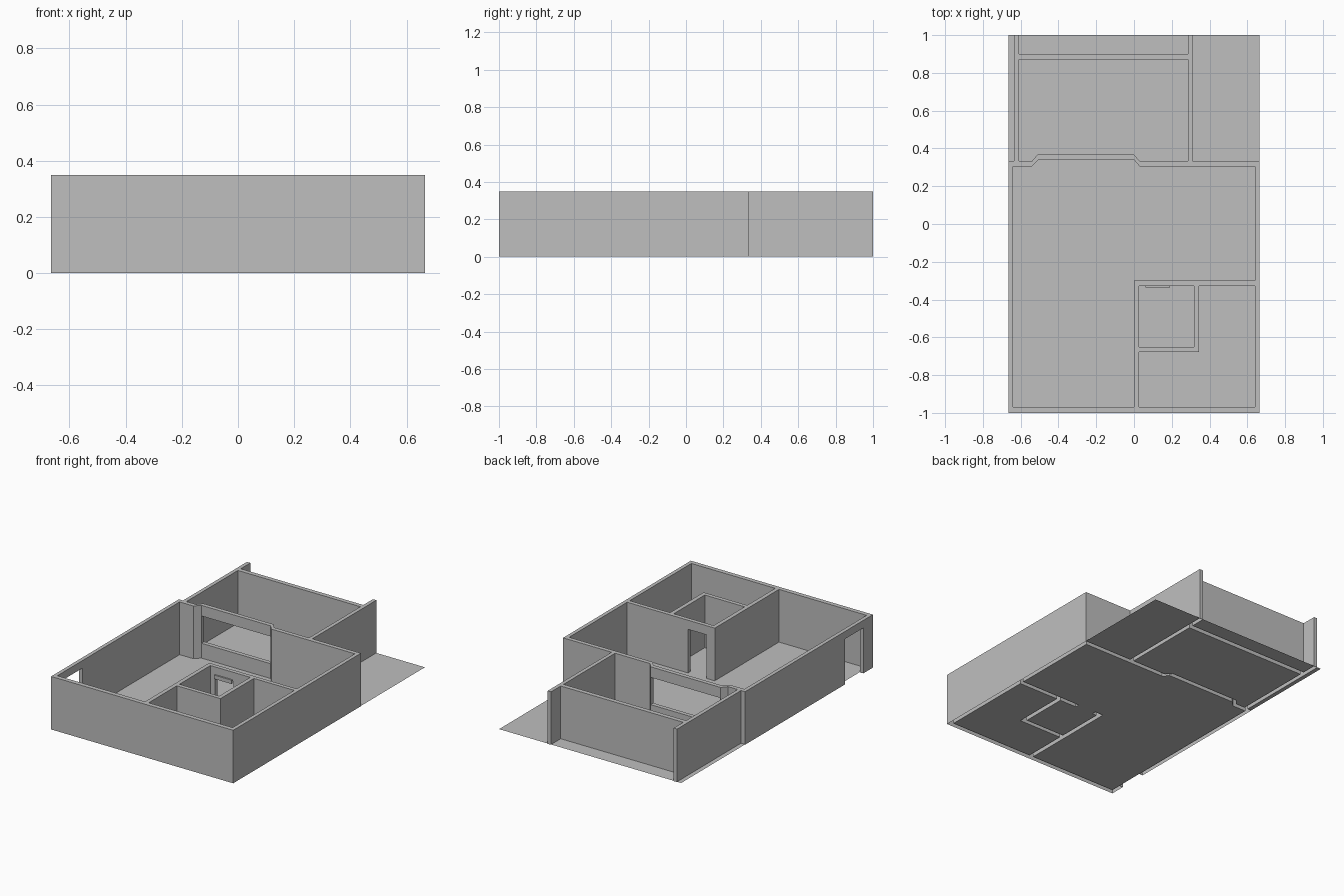
import bpy
import bmesh

if "Cube" in bpy.data.objects:
    bpy.data.objects.remove(bpy.data.objects["Cube"], do_unlink=True)

HEIGHT = 0.35
FLOOR_Z = 0.002

grey = bpy.data.materials.new("plain_grey")
grey.use_nodes = True
colour = (0.52, 0.52, 0.52, 1)
grey.diffuse_color = colour
grey.node_tree.nodes["Principled BSDF"].inputs["Base Color"].default_value = colour


def rect(x0, x1, y0, y1):
    return [(x0, y0), (x1, y0), (x1, y1), (x0, y1)]


def shape(name, outline, z0, z1=None):
    """Flat polygon, or an upright prism when a top height is given."""
    bm = bmesh.new()
    face = bm.faces.new([bm.verts.new((x, y, z0)) for x, y in outline])
    if face.normal.z < 0:
        face.normal_flip()
    if z1 is not None:
        top = bmesh.ops.extrude_face_region(bm, geom=[face])["geom"]
        verts = [v for v in top if isinstance(v, bmesh.types.BMVert)]
        bmesh.ops.translate(bm, verts=verts, vec=(0, 0, z1 - z0))
        bmesh.ops.recalc_face_normals(bm, faces=bm.faces)
    else:
        bm.normal_update()
        if face.normal.z < 0:
            face.normal_flip()
    mesh = bpy.data.meshes.new(name)
    bm.to_mesh(mesh)
    bm.free()
    mesh.materials.append(grey)
    obj = bpy.data.objects.new(name, mesh)
    bpy.context.collection.objects.link(obj)
    return obj


# Room plans, used both to hollow the walls and to lay the floors
rooms = {
    "main_room": [(-0.64, -0.97), (0, -0.97), (0, -0.3), (0.64, -0.3), (0.64, 0.305),
                  (0.03, 0.305), (0, 0.34), (-0.505, 0.34), (-0.54, 0.305), (-0.64, 0.305)],
    "small_room": rect(0.027, 0.318, -0.65, -0.327),
    "corner_room": [(0.027, -0.97), (0.64, -0.97), (0.64, -0.327), (0.345, -0.327),
                    (0.345, -0.677), (0.027, -0.677)],
    "back_room": [(0.285, 0.333), (0.285, 0.87), (-0.61, 0.87), (-0.61, 0.333),
                  (-0.54, 0.333), (-0.51, 0.368), (0, 0.368), (0.03, 0.333)],
}

# Solid block of the whole plan
walls = shape("walls", [(-0.665, -1), (0.665, -1), (0.665, 0.333), (0.31, 0.333), (0.31, 1),
                        (-0.635, 1), (-0.635, 0.333), (-0.665, 0.333)], 0, HEIGHT)

# Cutters: rooms, rear porch, doors and the bay window
cutters = [shape(n + "_cutter", plan, -0.1, 0.5) for n, plan in rooms.items()]
cutters += [
    shape("porch_cutter", rect(-0.61, 0.285, 0.9, 1.1), -0.1, 0.5),
    shape("side_door_cutter", rect(-0.7, -0.62, -0.9, -0.71), -0.1, 0.3),
    shape("inner_door_cutter", rect(0.06, 0.195, -0.34, -0.29), -0.1, 0.29),
    shape("window_cutter", rect(-0.505, 0, 0.325, 0.4), 0.1, 0.28),
]
for cutter in cutters:
    cutter.hide_render = True
    mod = walls.modifiers.new(cutter.name, "BOOLEAN")
    mod.operation = "DIFFERENCE"
    mod.solver = "EXACT"
    mod.object = cutter

# Bake the cuts and leave the walls open underneath
bpy.context.view_layer.update()
graph = bpy.context.evaluated_depsgraph_get()
cut_mesh = bpy.data.meshes.new_from_object(walls.evaluated_get(graph))
walls.modifiers.clear()
walls.data = cut_mesh
for cutter in cutters:
    bpy.data.objects.remove(cutter, do_unlink=True)
bm = bmesh.new()
bm.from_mesh(cut_mesh)
under = [f for f in bm.faces if all(v.co.z < 0.001 for v in f.verts)]
bmesh.ops.delete(bm, geom=under, context="FACES")
bm.to_mesh(cut_mesh)
bm.free()

# Floors
for name, plan in rooms.items():
    shape(name + "_floor", plan, FLOOR_Z)
shape("inner_door_floor", rect(0.06, 0.195, -0.327, -0.3), FLOOR_Z)
shape("porch_floor", rect(-0.61, 0.285, 0.9, 1), FLOOR_Z)
shape("yard_floor", rect(0.31, 0.665, 0.333, 1), FLOOR_Z)
shape("side_strip_floor", rect(-0.665, -0.635, 0.333, 1), FLOOR_Z)

# Lintel plate inside the small room's door
shape("inner_door_lintel", rect(0.06, 0.19, -0.337, -0.327), 0.275, 0.3)
